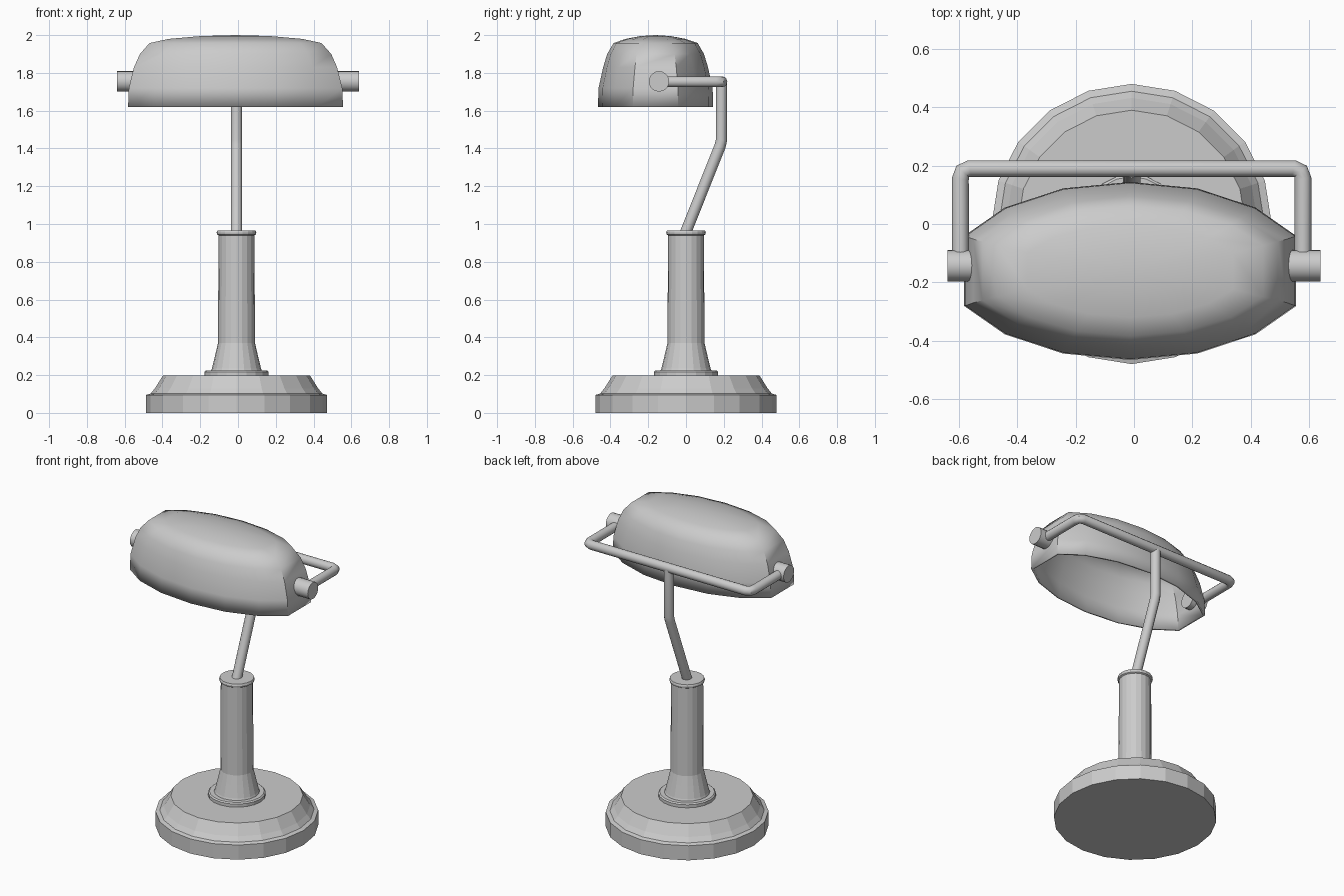
import bpy, bmesh, math
from mathutils import Vector

if "Cube" in bpy.data.objects:
    bpy.data.objects.remove(bpy.data.objects["Cube"])

CX = -0.008


def finish(name, bm, smooth=None):
    bmesh.ops.recalc_face_normals(bm, faces=bm.faces)
    me = bpy.data.meshes.new(name)
    bm.to_mesh(me)
    bm.free()
    ob = bpy.data.objects.new(name, me)
    bpy.context.collection.objects.link(ob)
    if smooth:
        smooth_angle(ob, smooth)
    return ob


def smooth_angle(ob, deg):
    bpy.ops.object.select_all(action='DESELECT')
    ob.select_set(True)
    bpy.context.view_layer.objects.active = ob
    bpy.ops.object.shade_smooth_by_angle(angle=math.radians(deg))


def bridge(bm, rings):
    for a, b in zip(rings, rings[1:]):
        n = len(a)
        for i in range(n):
            j = (i + 1) % n
            bm.faces.new((a[i], a[j], b[j], b[i]))


def lathe(name, profile, sides=20, smooth=None):
    bm = bmesh.new()
    rings = [[bm.verts.new((CX + r * math.cos(2 * math.pi * i / sides),
                            r * math.sin(2 * math.pi * i / sides), z))
              for i in range(sides)] for r, z in profile]
    bridge(bm, rings)
    bm.faces.new(rings[0])
    bm.faces.new(rings[-1])
    return finish(name, bm, smooth)


def tube(name, points, radius):
    cu = bpy.data.curves.new(name, 'CURVE')
    cu.dimensions = '3D'
    cu.bevel_depth = radius
    cu.bevel_resolution = 4
    cu.use_fill_caps = True
    sp = cu.splines.new('POLY')
    sp.points.add(len(points) - 1)
    for p, co in zip(sp.points, points):
        p.co = (*co, 1)
    ob = bpy.data.objects.new(name, cu)
    bpy.context.collection.objects.link(ob)
    bpy.ops.object.select_all(action='DESELECT')
    ob.select_set(True)
    bpy.context.view_layer.objects.active = ob
    bpy.ops.object.convert(target='MESH')
    smooth_angle(bpy.context.object, 40)


# Stepped foot, collar, flared column and cap
lathe("base", [(.48, 0), (.48, .095), (.455, .102), (.432, .13), (.39, .197)])
lathe("base_collar", [(.17, .19), (.17, .217), (.162, .224)])
lathe("column", [(.138, .215), (.13, .235), (.112, .31), (.098, .37), (.095, .95)])
lathe("column_cap", [(.095, .94), (.103, .945), (.105, .955), (.101, .966)])

# Bent stem
tube("stem", [(CX, -.012, .93), (CX, .18, 1.412), (CX, .188, 1.445), (CX, .188, 1.755)], .03)

# Fork holding the shade
side = [(.587, -.14), (.587, .155), (.579, .18), (.555, .19)]
fork = [(CX + x, y, 1.753) for x, y in side] + [(CX - x, y, 1.753) for x, y in reversed(side)]
tube("shade_fork", fork, .029)

# Pivot knobs at both ends
for s, label in ((-1, "left"), (1, "right")):
    bm = bmesh.new()
    bmesh.ops.create_cone(bm, cap_ends=True, segments=20, radius1=.054, radius2=.054, depth=.11)
    ob = finish("pivot_" + label, bm, 40)
    ob.rotation_euler = (0, math.pi / 2, 0)
    ob.location = (s * .585, -.143, 1.755)

# Hollow oval shade with blunt ends
quarter = [(.569, .12), (.43, .217), (.23, .283), (0, .305)]
half = quarter + [(-x, y) for x, y in reversed(quarter[:-1])]
outline = half + [(x, -y) for x, y in reversed(half)]
levels = [(1, 1, 1.62), (.993, .99, 1.72), (.945, .91, 1.83), (.89, .84, 1.90),
          (.80, .73, 1.958), (.62, .52, 1.98), (.32, .26, 1.995)]
bm = bmesh.new()
rings = [[bm.verts.new((-.013 + x * sx, -.161 + y * sy, z)) for x, y in outline]
         for sx, sy, z in levels]
bridge(bm, rings)
tip = bm.verts.new((-.013, -.161, 2.0))
for i, v in enumerate(rings[-1]):
    bm.faces.new((v, rings[-1][(i + 1) % len(outline)], tip))
shade = finish("shade", bm)
# Make normals face outward before thickening inward
if max(shade.data.polygons, key=lambda p: p.center.z).normal.z < 0:
    shade.data.flip_normals()
mod = shade.modifiers.new("wall", 'SOLIDIFY')
mod.thickness = .014
mod.offset = -1
smooth_angle(shade, 50)
